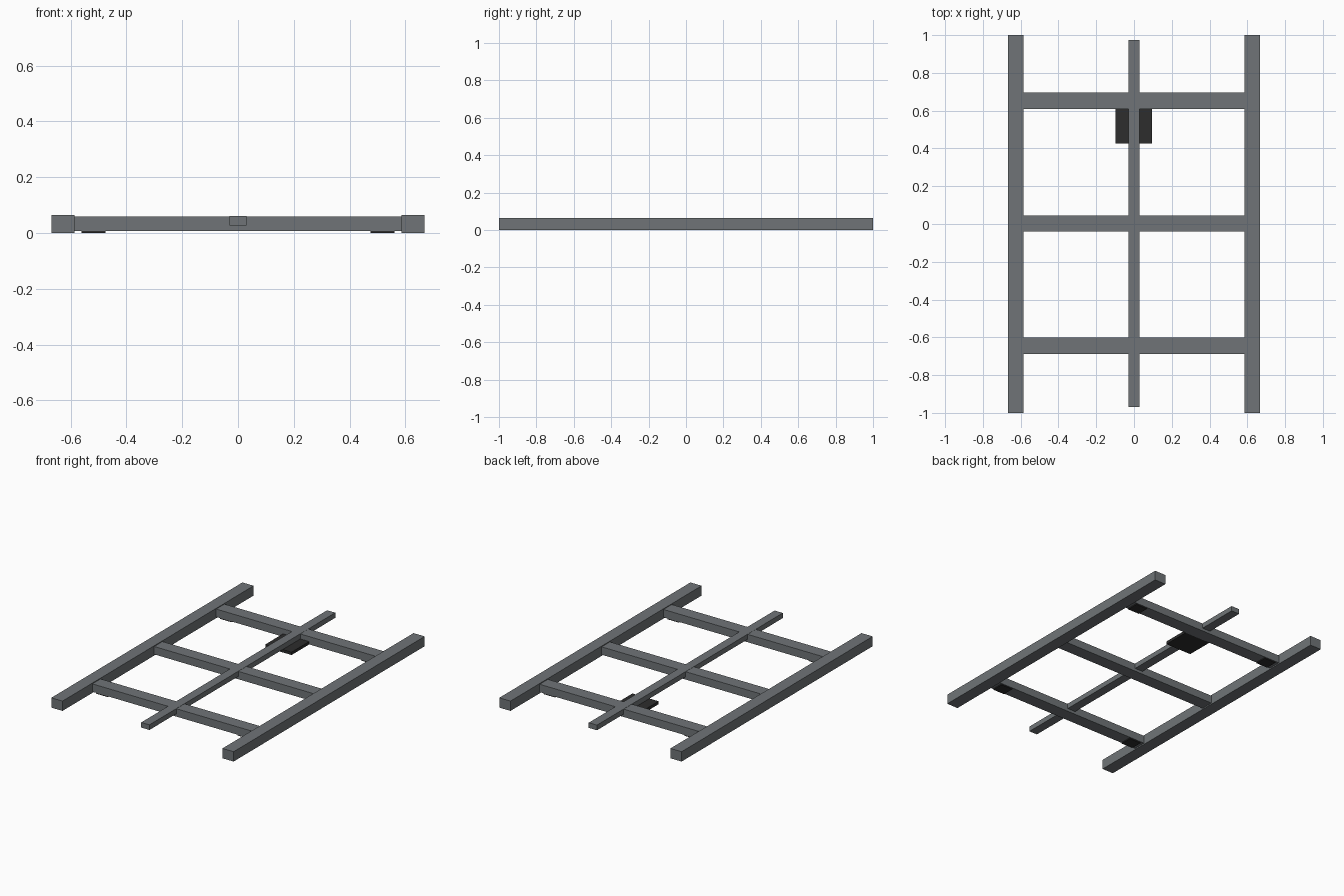
import bpy

cube = bpy.data.objects.get("Cube")
if cube:
    bpy.data.objects.remove(cube, do_unlink=True)


def material(name, color):
    m = bpy.data.materials.new(name)
    m.use_nodes = True
    m.diffuse_color = color
    m.node_tree.nodes["Principled BSDF"].inputs["Base Color"].default_value = color
    return m


steel = material("grey steel", (0.16, 0.175, 0.185, 1))
black = material("black", (0.026, 0.026, 0.026, 1))


def box(name, x, y, z, mat):
    """Box spanning the given (low, high) ranges."""
    spans = (x, y, z)
    bpy.ops.mesh.primitive_cube_add(size=1, location=[(a + b) / 2 for a, b in spans])
    ob = bpy.context.object
    ob.name = name
    ob.scale = [b - a for a, b in spans]
    bpy.ops.object.transform_apply(location=False, rotation=False, scale=True)
    ob.data.materials.append(mat)
    return ob


# Long side rails
for side, s in (("left", 1), ("right", -1)):
    box(side + "_rail", sorted((s * 0.586, s * 0.668)), (-1, 1), (0, 0.065), steel)

# Cross beams between the rails
for name, y in (("front", -0.645), ("middle", 0.003), ("rear", 0.652)):
    box(name + "_cross_beam", (-0.586, 0.586), (y - 0.043, y + 0.043), (0.008, 0.06), steel)

# Thin pads under the outer beams
for name, y in (("front", -0.645), ("rear", 0.652)):
    for side, x in (("left", 0.518), ("right", -0.518)):
        box(f"{name}_{side}_pad", (x - 0.043, x + 0.043), (y - 0.04, y + 0.04),
            (0.001, 0.008), black)

# Central spine, just proud of the beams
box("centre_spine", (-0.03, 0.03), (-0.97, 0.975), (0.027, 0.061), steel)

# Plate hanging under the spine
box("hanging_plate", (-0.097, 0.095), (0.425, 0.612), (0.008, 0.027), black)
